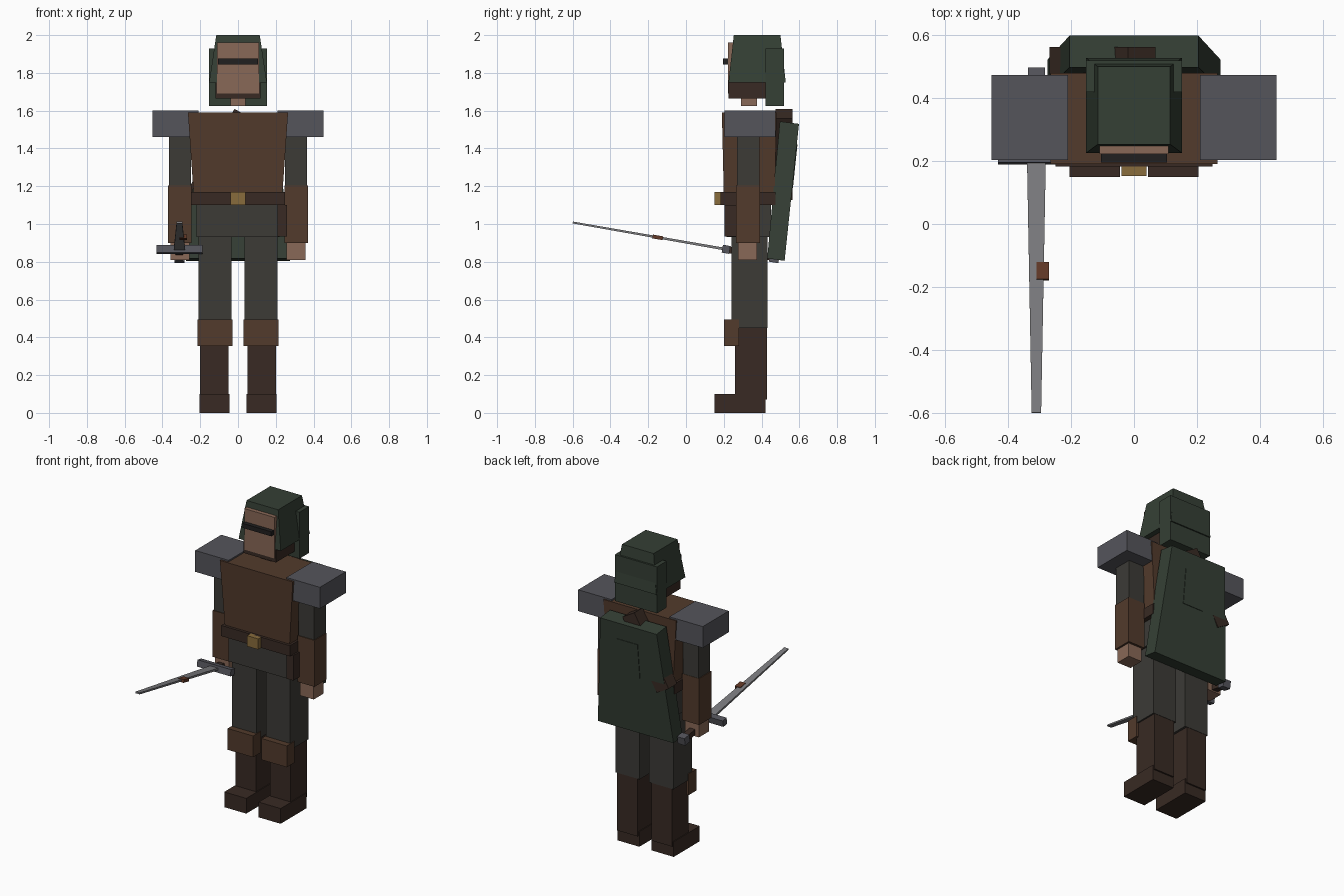
import bpy, bmesh
from math import radians
from mathutils import Matrix, Vector

if "Cube" in bpy.data.objects:
    bpy.data.objects.remove(bpy.data.objects["Cube"])

MATS = {}
COLORS = {
    "cloth": (0.07, 0.09, 0.065), "hood_green": (0.035, 0.05, 0.035),
    "leather": (0.085, 0.043, 0.025), "dark_leather": (0.04, 0.023, 0.017),
    "skin": (0.25, 0.14, 0.095), "steel": (0.09, 0.09, 0.105),
    "blade": (0.2, 0.2, 0.21), "brass": (0.25, 0.15, 0.045),
    "black": (0.015, 0.014, 0.014), "trousers": (0.045, 0.043, 0.037),
    "stain": (0.12, 0.04, 0.02),
}


def material(name):
    if name not in MATS:
        m = bpy.data.materials.new(name)
        m.diffuse_color = (*COLORS[name], 1)
        m.use_nodes = True
        m.node_tree.nodes["Principled BSDF"].inputs["Base Color"].default_value = m.diffuse_color
        MATS[name] = m
    return MATS[name]


def hexa(name, bottom, top, mat, matrix=None):
    """Tapered block between two rectangles (x0, x1, y0, y1, z front, z back)."""
    bm = bmesh.new()
    rings = []
    for x0, x1, y0, y1, zf, zb in (bottom, top):
        pts = ((x0, y0, zf), (x1, y0, zf), (x1, y1, zb), (x0, y1, zb))
        rings.append([bm.verts.new(p) for p in pts])
    lo, hi = rings
    bm.faces.new(lo[::-1])
    bm.faces.new(hi)
    for i in range(4):
        j = (i + 1) % 4
        bm.faces.new((lo[i], lo[j], hi[j], hi[i]))
    if matrix:
        bmesh.ops.transform(bm, matrix=matrix, verts=bm.verts)
    me = bpy.data.meshes.new(name)
    bm.to_mesh(me)
    bm.free()
    me.materials.append(material(mat))
    ob = bpy.data.objects.new(name, me)
    bpy.context.collection.objects.link(ob)
    return ob


def box(name, x, y, z, mat, matrix=None):
    return hexa(name, (*x, *y, z[0], z[0]), (*x, *y, z[1], z[1]), mat, matrix)


def pair(name, x, y, z, mat):
    box("right_" + name, (-x[1], -x[0]), y, z, mat)
    box("left_" + name, x, y, z, mat)


# Legs
pair("foot", (0.045, 0.205), (0.15, 0.42), (0, 0.1), "dark_leather")
pair("boot_shaft", (0.05, 0.2), (0.26, 0.43), (0.07, 0.45), "dark_leather")
pair("knee_guard", (0.03, 0.215), (0.2, 0.28), (0.355, 0.495), "leather")
pair("thigh", (0.035, 0.21), (0.24, 0.432), (0.45, 0.95), "trousers")

# Arms
pair("shoulder_guard", (0.21, 0.453), (0.203, 0.473), (1.46, 1.6), "steel")
pair("upper_arm", (0.25, 0.365), (0.27, 0.39), (1.2, 1.48), "trousers")
pair("bracer", (0.247, 0.37), (0.265, 0.392), (0.9, 1.205), "leather")
pair("hand", (0.258, 0.358), (0.275, 0.377), (0.81, 0.905), "skin")

# Torso, belt and hips
hexa("jerkin", (-0.235, 0.235, 0.2, 0.47, 1.16, 1.16),
     (-0.265, 0.265, 0.19, 0.48, 1.59, 1.59), "leather")
box("hips", (-0.22, 0.22), (0.215, 0.45), (0.93, 1.11), "trousers")
box("belt", (-0.25, 0.25), (0.182, 0.475), (1.1, 1.17), "dark_leather")
box("buckle", (-0.04, 0.04), (0.152, 0.19), (1.1, 1.17), "brass")
box("pouch", (0.21, 0.26), (0.203, 0.3), (0.935, 1.1), "dark_leather")

# Head and hood
box("neck", (-0.04, 0.04), (0.29, 0.375), (1.625, 1.7), "skin")
box("face", (-0.11, 0.11), (0.222, 0.45), (1.69, 1.96), "skin")
box("jaw_guard", (-0.118, 0.118), (0.226, 0.43), (1.665, 1.75), "dark_leather")
box("eye_band", (-0.105, 0.105), (0.195, 0.225), (1.845, 1.875), "black")
hexa("hood", (-0.153, 0.153, 0.225, 0.528, 1.75, 1.75),
     (-0.115, 0.115, 0.253, 0.5, 2.0, 2.0), "hood_green")
box("hood_drape", (-0.153, 0.153), (0.42, 0.52), (1.625, 1.93), "hood_green")

# Sloping cloak with a patch on its back
hexa("cloak", (-0.275, 0.275, 0.43, 0.522, 0.818, 0.805),
     (-0.205, 0.205, 0.497, 0.598, 1.543, 1.53), "hood_green")
hexa("cloak_patch", (-0.06, 0.09, 0.54, 0.566, 1.19, 1.19),
     (-0.06, 0.09, 0.56, 0.59, 1.42, 1.42), "hood_green")

# Quiver slung diagonally across the back
box("quiver", (-0.05, 0.05), (0.475, 0.563), (-0.25, 0.25), "dark_leather",
    Matrix.Translation((-0.1, 0, 1.368)) @ Matrix.Rotation(radians(30), 4, "Y"))

# Sword: local z runs from grip to tip, tilted forward
aim = Vector((0, -0.8, 0.14)).to_track_quat("Z", "Y").to_matrix().to_4x4()
# Force local x to stay along world x
d = Vector((0, -0.8, 0.14)).normalized()
n = d.cross(Vector((1, 0, 0)))
aim = Matrix(((1, n.x, d.x, 0), (0, n.y, d.y, 0), (0, n.z, d.z, 0), (0, 0, 0, 1)))
aim = Matrix.Translation((-0.31, 0.212, 0.866)) @ aim
hexa("sword_blade", (-0.03, 0.03, -0.007, 0.007, 0, 0),
     (-0.015, 0.015, -0.005, 0.005, 0.824, 0.824), "blade", aim)
box("sword_guard", (-0.122, 0.122), (-0.021, 0.021), (-0.02, 0.02), "steel", aim)
box("sword_grip", (-0.02, 0.02), (-0.018, 0.018), (-0.24, 0), "dark_leather", aim)
box("sword_pommel", (-0.027, 0.027), (-0.025, 0.025), (-0.285, -0.235), "steel", aim)
box("blade_stain", (0.0, 0.04), (-0.01, 0.01), (0.34, 0.395), "stain", aim)
